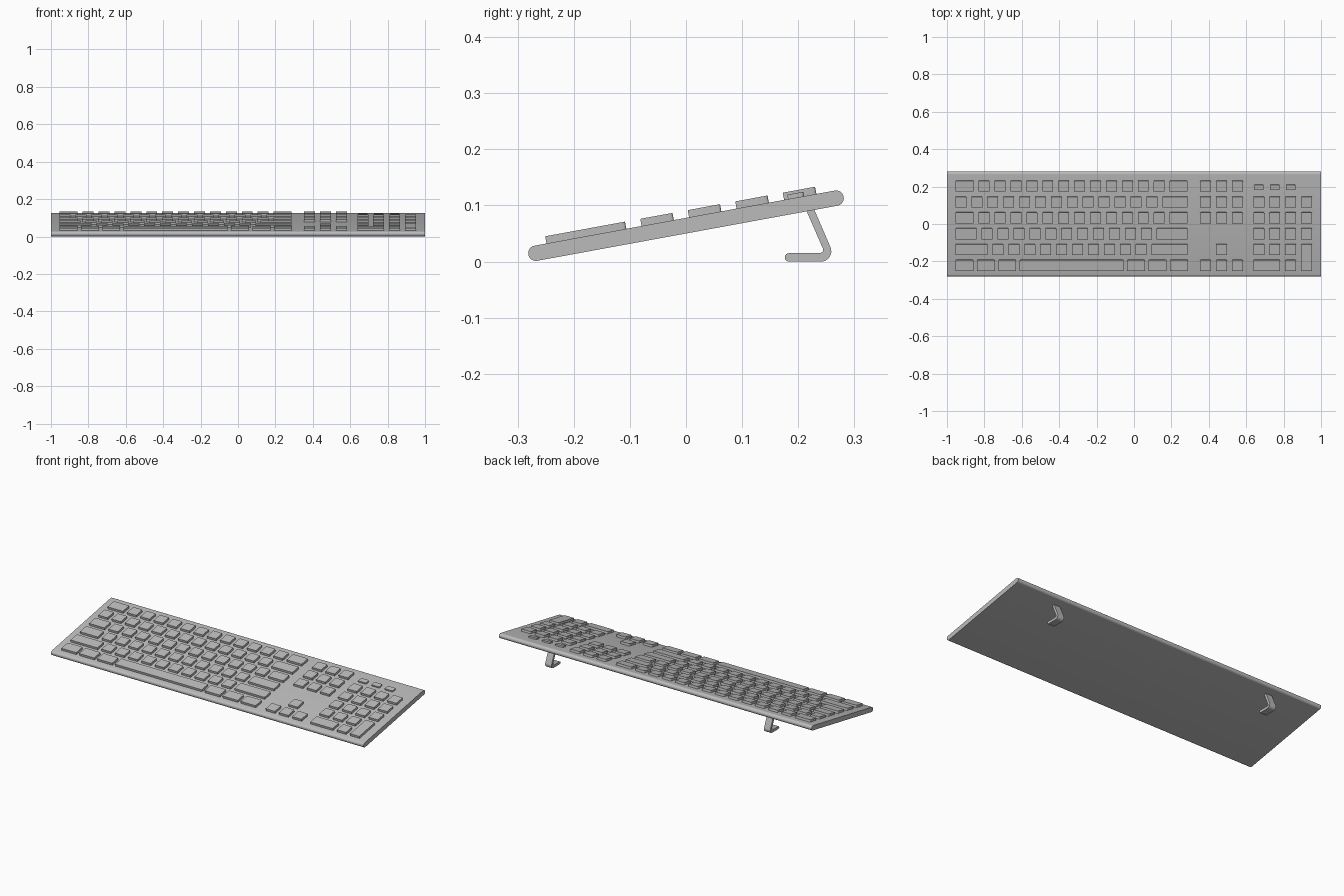
import bpy, bmesh, math
from mathutils import Matrix, Vector

cube = bpy.data.objects.get("Cube")
if cube:
    bpy.data.objects.remove(cube, do_unlink=True)

grey = bpy.data.materials.new("mid_grey")
grey.use_nodes = True
colour = (0.5, 0.5, 0.5, 1)
grey.diffuse_color = colour
grey.node_tree.nodes["Principled BSDF"].inputs["Base Color"].default_value = colour

TILT = Matrix.Translation((0, 0, 0.064)) @ Matrix.Rotation(math.radians(10.4), 4, 'X')
R = 0.0137          # half the thickness of the board
UNIT = 0.0851       # column pitch
GAP = 0.0265        # space between keys
ROW = 0.0861        # row pitch along the slope
DEPTH = 0.0585      # key size along the slope
LEFT = -0.955       # outer edge of the main block


def finish(name, bm, matrix=None):
    if matrix:
        bm.transform(matrix)
    bmesh.ops.recalc_face_normals(bm, faces=bm.faces)
    mesh = bpy.data.meshes.new(name)
    bm.to_mesh(mesh)
    bm.free()
    mesh.materials.append(grey)
    obj = bpy.data.objects.new(name, mesh)
    bpy.context.collection.objects.link(obj)
    bpy.ops.object.select_all(action='DESELECT')
    obj.select_set(True)
    bpy.context.view_layer.objects.active = obj
    bpy.ops.object.shade_smooth_by_angle(angle=math.radians(35))
    return obj


def extrude_x(bm, outline, x0, x1):
    """Solid from a side outline of (y, z) points."""
    face = bm.faces.new([bm.verts.new((x0, y, z)) for y, z in outline])
    new = bmesh.ops.extrude_face_region(bm, geom=[face])["geom"]
    verts = [v for v in new if isinstance(v, bmesh.types.BMVert)]
    bmesh.ops.translate(bm, verts=verts, vec=(x1 - x0, 0, 0))


def arc(cy, cz, r, start, end, steps):
    angles = [math.radians(start + (end - start) * i / steps) for i in range(steps + 1)]
    return [(cy + r * math.cos(a), cz + r * math.sin(a)) for a in angles]


def row_y(row):
    return 0.2095 - row * ROW


def add_key(bm, x0, x1, y, depth=DEPTH, height=0.013):
    """Key on the flat board, with its two rear corners rounded."""
    size = (x1 - x0, depth, height + 0.004)
    place = Matrix.Translation(((x0 + x1) / 2, y, R + height / 2 - 0.002))
    verts = bmesh.ops.create_cube(bm, size=1, matrix=place @ Matrix.Diagonal((*size, 1)))["verts"]
    edges = {e for v in verts for e in v.link_edges}
    rear = [e for e in edges if all(v.co.y > y for v in e.verts)
            and abs(e.verts[0].co.z - e.verts[1].co.z) > 0.001]
    bmesh.ops.bevel(bm, geom=rear, offset=0.005, segments=3, affect='EDGES', profile=0.5)


# Board: a long slab with rounded front and back edges
bm = bmesh.new()
extrude_x(bm, arc(0.272, 0, R, -90, 90, 12) + arc(-0.272, 0, R, 90, 270, 12), -1, 1)
finish("board", bm, TILT)

# Main key block: widths of each row in key units
rows = [
    [1.46] + [1] * 12 + [1.44],
    [1] * 13 + [1.9],
    [1.46] + [1] * 12 + [1.44],
    [1.65] + [1] * 11 + [2.25],
    [2.33] + [1] * 10 + [2.57],
]
bm = bmesh.new()
for r, widths in enumerate(rows):
    x = LEFT
    for w in widths:
        add_key(bm, x, x + w * UNIT - GAP, row_y(r))
        x += w * UNIT
# Bottom row with the space bar
x = LEFT
for w in [0.096] * 3 + [0.555] + [0.096] * 3:
    add_key(bm, x, x + w, row_y(5))
    x += w + 0.0187
finish("main_keys", bm, TILT)

# Navigation and arrow keys
bm = bmesh.new()
for r, columns in [(0, (0, 1, 2)), (1, (0, 1, 2)), (2, (0, 1, 2)), (4, (1,)), (5, (0, 1, 2))]:
    for c in columns:
        x = 0.353 + c * UNIT
        add_key(bm, x, x + UNIT - GAP, row_y(r))
finish("navigation_keys", bm, TILT)

# Number pad with a wide key and a tall key
PAD = 0.638
bm = bmesh.new()
for r, columns in [(1, 4), (2, 4), (3, 4), (4, 3)]:
    for c in range(columns):
        x = PAD + c * UNIT
        add_key(bm, x, x + UNIT - GAP, row_y(r))
add_key(bm, PAD, PAD + 2 * UNIT - GAP, row_y(5))
add_key(bm, PAD + 2 * UNIT, PAD + 3 * UNIT - GAP, row_y(5))
add_key(bm, PAD + 3 * UNIT, PAD + 4 * UNIT - GAP, row_y(4.5), depth=DEPTH + ROW)
finish("number_pad_keys", bm, TILT)

# Low indicator lights above the number pad
bm = bmesh.new()
for c in range(3):
    x = PAD + 0.004 + c * UNIT
    add_key(bm, x, x + 0.05, 0.202, depth=0.029, height=0.008)
finish("indicator_lights", bm, TILT)

# Folding feet: a sloping strut bent into a flat toe
foot = ([(0.2105, 0.1), (0.2445, 0.022), (0.2435, 0.017), (0.2395, 0.015)]
        + arc(0.1835, 0.0075, 0.0075, 90, 270, 8)
        + arc(0.2405, 0.0185, 0.0185, -90, 22, 8)
        + [(0.2255, 0.1)])
for name, x in (("left_foot", 0.7), ("right_foot", -0.7)):
    bm = bmesh.new()
    extrude_x(bm, foot, x - 0.02, x + 0.02)
    finish(name, bm)
